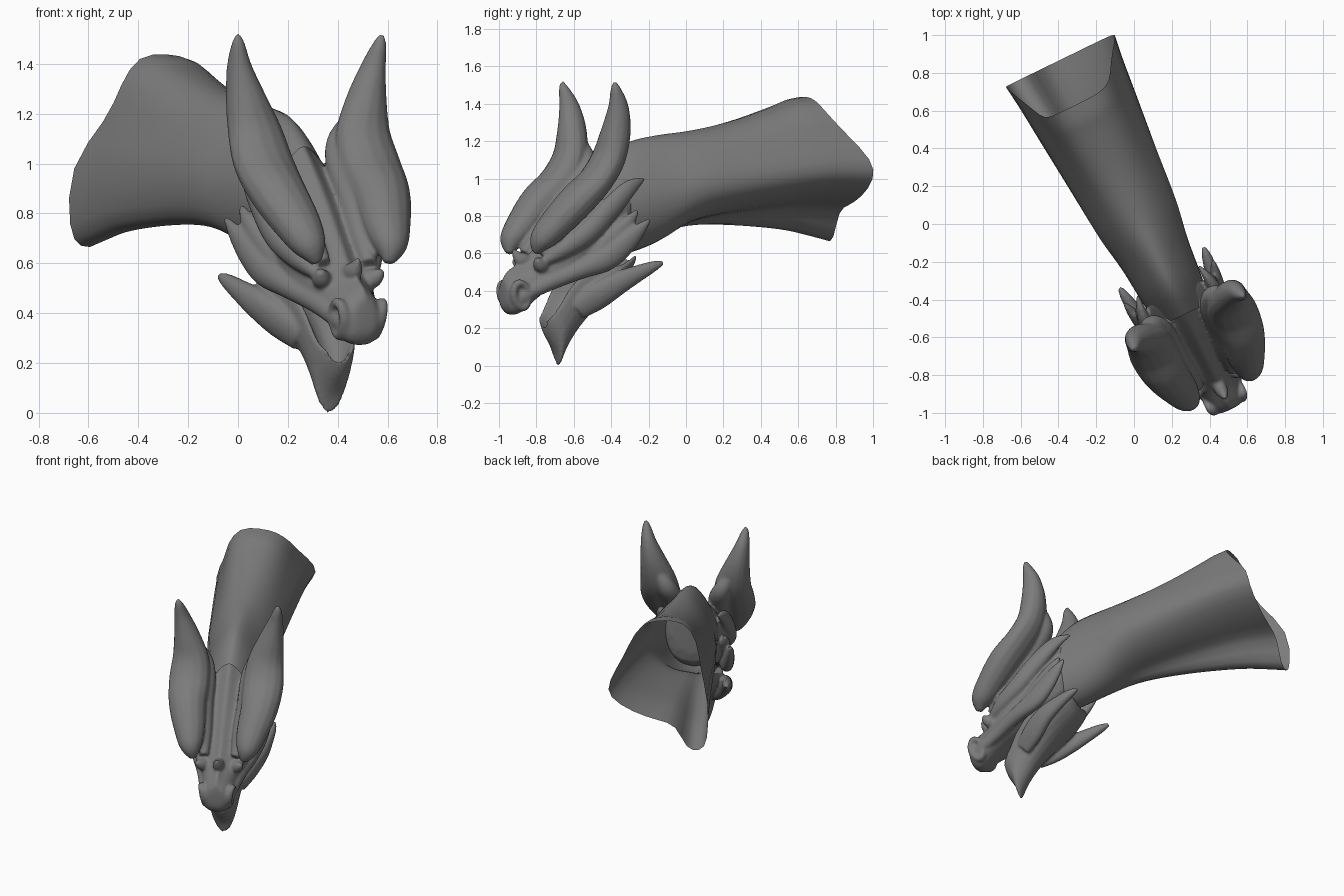
import bpy, bmesh, math
from mathutils import Vector

if "Cube" in bpy.data.objects:
    bpy.data.objects.remove(bpy.data.objects["Cube"])

# The creature is symmetric about a plane turned 26 degrees from the world axes.
# Local frame: l = sideways, b = backwards, z = up.
A = math.radians(26)
C, S = math.cos(A), math.sin(A)

hide = bpy.data.materials.new("dark_hide")
hide.diffuse_color = (.2, .2, .2, 1)
hide.use_nodes = True
hide.node_tree.nodes["Principled BSDF"].inputs["Base Color"].default_value = hide.diffuse_color


def world(l, b, z):
    return Vector((0.285 + C * l - S * b, -0.515 + S * l + C * b, z))


def loft(name, rings, cap_start=True, cap_end=True, subsurf=1):
    bm = bmesh.new()
    vs = [[bm.verts.new(world(*p)) for p in r] for r in rings]
    n = len(vs[0])
    for r0, r1 in zip(vs, vs[1:]):
        for i in range(n):
            bm.faces.new((r0[i], r0[(i + 1) % n], r1[(i + 1) % n], r1[i]))
    if cap_start:
        bm.faces.new(vs[0])
    if cap_end:
        bm.faces.new(vs[-1])
    bmesh.ops.remove_doubles(bm, verts=bm.verts, dist=1e-5)
    bmesh.ops.recalc_face_normals(bm, faces=bm.faces)
    me = bpy.data.meshes.new(name)
    bm.to_mesh(me)
    bm.free()
    me.shade_smooth()
    me.materials.append(hide)
    ob = bpy.data.objects.new(name, me)
    bpy.context.collection.objects.link(ob)
    if subsurf:
        m = ob.modifiers.new("smooth", 'SUBSURF')
        m.levels = m.render_levels = subsurf
    return ob


def catmull(keys, steps=5):
    out = []
    for i in range(len(keys) - 1):
        p0, p1, p2, p3 = (keys[max(i - 1, 0)], keys[i], keys[i + 1],
                          keys[min(i + 2, len(keys) - 1)])
        for s in range(steps):
            t = s / steps
            out.append([0.5 * (2 * q + (r - p) * t + (2 * p - 5 * q + 4 * r - w) * t * t
                               + (3 * q - p - 3 * r + w) * t ** 3)
                        for p, q, r, w in zip(p0, p1, p2, p3)])
    return out + [list(keys[-1])]


def tube(name, keys, side=1, n=14):
    """keys: l, b, z, sideways radius, other radius"""
    pts = catmull(keys)
    rings = []
    for i, (l, b, z, ra, rb) in enumerate(pts):
        p, q = pts[max(i - 1, 0)], pts[min(i + 1, len(pts) - 1)]
        tan = (Vector(q[:3]) - Vector(p[:3])).normalized()
        u = Vector((1, 0, 0))
        u = (u - tan * u.dot(tan)).normalized()
        v = tan.cross(u)
        ring = []
        for k in range(n):
            a = 2 * math.pi * k / n
            c = Vector((l, b, z)) + u * max(ra, .004) * math.cos(a) + v * max(rb, .004) * math.sin(a)
            ring.append((side * c.x, c.y, c.z))
        rings.append(ring)
    return loft(name, rings, subsurf=0)


def fuse(parts, name):
    """Melt overlapping solids into one smooth skin."""
    bpy.ops.object.select_all(action='DESELECT')
    for o in parts:
        o.select_set(True)
    bpy.context.view_layer.objects.active = parts[0]
    bpy.ops.object.convert(target='MESH')
    bpy.ops.object.join()
    ob = bpy.context.view_layer.objects.active
    ob.name = name
    m = ob.modifiers.new("fuse", 'REMESH')
    m.mode, m.voxel_size, m.use_smooth_shade = 'VOXEL', .009, True
    m = ob.modifiers.new("soften", 'SMOOTH')
    m.factor, m.iterations = .5, 6


# Neck: roof-shaped open tube, its lower left edge hanging down at the back
END = [(0, 1), (.32, .98), (.58, .89), (.72, .74), (1, .56), (1, .43), (.5, .31), (0, .25),
       (-.38, .23), (-.56, .0), (-.85, .0), (-1, .08), (-1.02, .43), (-.74, .66), (-.66, .84), (-.42, 1)]
NEAR = [(0, 1), (.3, .93), (.62, .79), (.9, .6), (1, .42), (.85, .2), (.45, .04), (0, 0),
        (-.25, .01), (-.45, .04), (-.7, .1), (-.9, .22), (-1, .42), (-.9, .6), (-.62, .79), (-.3, .93)]
rings = []
# b, half width, top, bottom, backward sweep of the sides, blend to the end section
for b, w, top, bot, sweep, t in catmull([
        (.04, .16, 1.08, .58, 0, 0), (.2, .18, 1.20, .59, 0, 0), (.4, .2, 1.245, .65, 0, .05),
        (.6, .235, 1.265, .72, 0, .35), (.85, .26, 1.315, .735, .03, .6),
        (1.1, .29, 1.39, .72, .12, .85), (1.2, .305, 1.425, .69, .2, .95),
        (1.29, .322, 1.44, .66, .25, 1)], 3):
    ring = []
    for (u0, v0), (u1, v1) in zip(NEAR, END):
        u, v = u0 + (u1 - u0) * t, v0 + (v1 - v0) * t
        rise = (.93 - v) * 2.6 if u > 0 else (.74 - v) * 3.2
        ring.append((u * w, b + sweep * min(1, max(0, rise)), bot + (top - bot) * v))
    rings.append(ring)
loft("neck", rings, False, False)

# Skull and snout with a sharp centre ridge
SKULL = [(0, 1), (.18, .87), (.6, .78), (.95, .58), (1, .3), (.75, .06), (0, 0),
         (-.75, .06), (-1, .3), (-.95, .58), (-.6, .78), (-.18, .87)]
rings = []
for b, w, top, bot in catmull([
        (-.52, .05, .47, .33), (-.49, .09, .52, .27), (-.43, .105, .56, .27), (-.36, .115, .61, .33),
        (-.28, .15, .71, .39), (-.17, .19, .85, .44), (-.04, .205, 1.0, .5),
        (.1, .2, 1.14, .55), (.2, .16, 1.19, .64)], 2):
    rings.append([(u * w, b, bot + (top - bot) * v) for u, v in SKULL])
head = [loft("skull", rings)]

# Lower jaw: a trough running back from the pointed chin
JAW = [(0, .45), (.5, .6), (.85, 1), (1, .9), (.85, .45), (.4, .06), (0, 0),
       (-.4, .06), (-.85, .45), (-1, .9), (-.85, 1), (-.5, .6)]
rings = []
# b, half width, top, bottom, forward lean of the bottom
for b, w, top, bot, lean in catmull([
        (-.285, .05, .25, .16, .02), (-.26, .085, .29, .06, .06), (-.22, .105, .36, -.02, .035),
        (-.16, .125, .46, .06, .0), (-.08, .155, .53, .19, 0), (.02, .19, .55, .3, 0),
        (.12, .19, .55, .4, 0), (.24, .13, .62, .52, 0)], 2):
    rings.append([(u * w, b + lean * (1 - v), bot + (top - bot) * v) for u, v in JAW])
jaw = [loft("jaw_trough", rings)]

# Nose tip ridge
head.append(tube("nose_horn", [(0, -.34, .56, .03, .03), (0, -.41, .57, .035, .04),
                               (0, -.455, .62, .008, .008)]))

for s, tag in ((1, "right"), (-1, "left")):
    # Horn rising from a broad brow pod
    head.append(tube("horn_" + tag, [
        (.16, -.40, .60, .02, .02), (.18, -.375, .67, .07, .065), (.2, -.30, .76, .1, .085),
        (.23, -.19, .88, .12, .095), (.237, -.08, .99, .13, .085), (.24, -.005, 1.11, .118, .085),
        (.268, .025, 1.25, .085, .08), (.298, .025, 1.38, .052, .058),
        (.316, .0, 1.48, .027, .028), (.32, -.008, 1.52, .008, .008)], s))
    # Web joining the horn to the forehead
    head.append(tube("brow_web_" + tag, [
        (.1, -.34, .6, .03, .03), (.125, -.24, .72, .06, .05), (.145, -.12, .86, .07, .06),
        (.15, .0, 1.0, .07, .06), (.175, .06, 1.09, .06, .055), (.215, .06, 1.17, .04, .04),
        (.25, .04, 1.25, .02, .02)], s))
    # Eye ridge behind the horn
    head.append(tube("eye_ridge_" + tag, [
        (.12, -.34, .55, .02, .02), (.16, -.24, .62, .045, .05), (.195, -.11, .71, .05, .06),
        (.205, .02, .84, .045, .06), (.2, .14, .95, .03, .045), (.18, .24, 1.0, .008, .008)], s))
    # Upper lip sweeping back into the cheek spike
    head.append(tube("cheek_spike_" + tag, [
        (.06, -.47, .34, .03, .04), (.085, -.40, .39, .035, .04), (.115, -.28, .45, .04, .045),
        (.165, -.14, .51, .045, .05), (.2, .0, .57, .045, .065), (.225, .09, .64, .037, .06),
        (.245, .17, .72, .026, .04), (.26, .23, .78, .01, .01)], s))
    # Small second cheek spike
    head.append(tube("temple_spike_" + tag, [
        (.17, -.08, .58, .03, .04), (.195, .04, .68, .035, .05), (.21, .13, .77, .028, .037),
        (.215, .18, .83, .01, .01)], s))
    # Snout side bump
    head.append(tube("snout_bump_" + tag, [
        (.07, -.28, .52, .035, .035), (.115, -.35, .54, .038, .04), (.14, -.385, .57, .015, .015)], s))
    # Jaw spike
    jaw.append(tube("jaw_spike_" + tag, [
        (.1, -.12, .3, .03, .06), (.15, -.03, .37, .045, .075), (.2, .07, .44, .045, .065),
        (.225, .17, .49, .037, .047), (.24, .26, .53, .028, .03), (.246, .317, .55, .012, .012)], s))
    # Nostril: a ring on the side of the nose
    rows = []
    centre = Vector((.085, -.45, .375))
    for k in range(17):
        a = 2 * math.pi * (k % 16) / 16
        c = centre + Vector((.012 * math.sin(a), .045 * math.cos(a),
                             .065 * math.sin(a) - .02 * math.cos(a)))
        out = (c - centre).normalized()
        rows.append([tuple(c + out * .024 * math.cos(j * math.pi / 4)
                           + Vector((.026 * math.sin(j * math.pi / 4), 0, 0))) for j in range(8)])
    head.append(loft("nostril_" + tag, [[(s * p[0], p[1], p[2]) for p in r] for r in rows],
                     False, False, 1))

fuse(head, "horned_head")
fuse(jaw, "lower_jaw")
